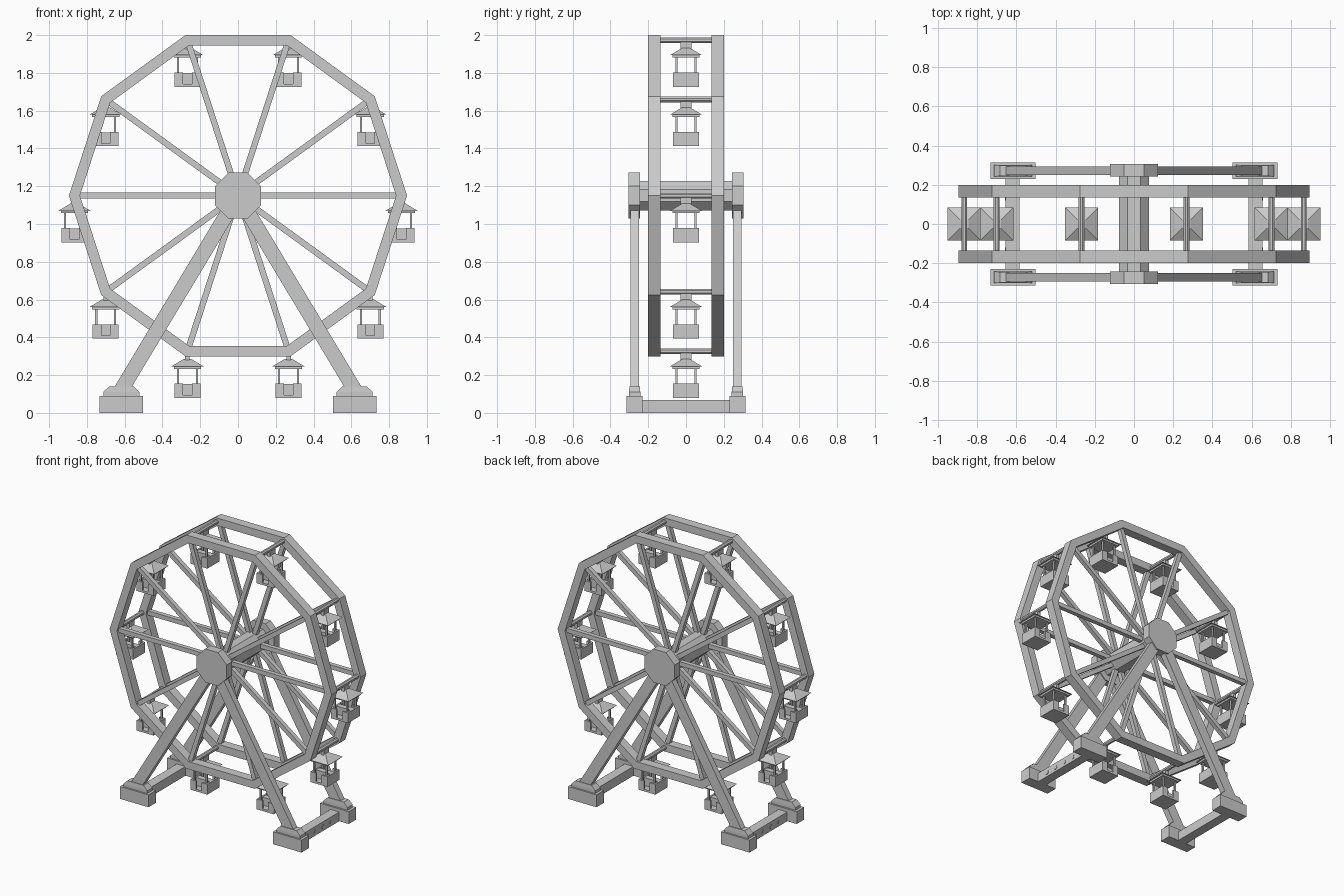
import bpy, bmesh
from math import sin, cos, pi, tau, atan2
from mathutils import Matrix, Vector

cube = bpy.data.objects.get("Cube")
if cube:
    bpy.data.objects.remove(cube, do_unlink=True)

mat = bpy.data.materials.new("plain grey")
mat.use_nodes = True
GREY = (0.6, 0.6, 0.6, 1)
mat.diffuse_color = GREY
mat.node_tree.nodes["Principled BSDF"].inputs["Base Color"].default_value = GREY

HUB_Z = 1.15
RIM_R, RIM_IN, ROD_R = 0.895, 0.837, 0.866
SIDES = 10


def finish(name, bm):
    bmesh.ops.recalc_face_normals(bm, faces=bm.faces)
    me = bpy.data.meshes.new(name)
    bm.to_mesh(me)
    bm.free()
    me.materials.append(mat)
    return place(name, me)


def place(name, me, loc=(0, 0, 0)):
    ob = bpy.data.objects.new(name, me)
    ob.location = loc
    bpy.context.collection.objects.link(ob)
    return ob


def box(bm, lo, hi, top_scale=(1, 1)):
    """Box between two corners; the top can be scaled in to make a frustum."""
    lo, hi = Vector(lo), Vector(hi)
    m = Matrix.Translation((lo + hi) / 2) @ Matrix.Diagonal((*(hi - lo), 1))
    for v in bmesh.ops.create_cube(bm, size=1)["verts"]:
        if v.co.z > 0:
            v.co.x *= top_scale[0]
            v.co.y *= top_scale[1]
        v.co = m @ v.co


def bar(bm, a, b, width, depth):
    """Rectangular bar between two points in a plane of constant y."""
    a, b = Vector(a), Vector(b)
    d = b - a
    m = (Matrix.Translation((a + b) / 2)
         @ Matrix.Rotation(-atan2(d.z, d.x), 4, "Y")
         @ Matrix.Diagonal((d.length, depth, width, 1)))
    bmesh.ops.create_cube(bm, size=1, matrix=m)


def cylinder(bm, centre, radius, length, sides, axis="Y", turn=0):
    rot = Matrix.Rotation(pi / 2, 4, "X" if axis == "Y" else "Y")
    bmesh.ops.create_cone(bm, cap_ends=True, segments=sides, radius1=radius,
                          radius2=radius, depth=length,
                          matrix=Matrix.Translation(centre) @ rot
                          @ Matrix.Rotation(turn, 4, "Z"))


def polar(r, i, y):
    a = tau * i / SIDES
    return Vector((r * cos(a), y, HUB_Z + r * sin(a)))


# Ten-sided rims and their spokes
for side, y in (("front", -0.167), ("back", 0.167)):
    bm = bmesh.new()
    loops = [[bm.verts.new(polar(r, i, y + dy)) for i in range(SIDES)]
             for r, dy in ((RIM_R, -0.033), (RIM_R, 0.033),
                           (RIM_IN, 0.033), (RIM_IN, -0.033))]
    for k in range(4):
        p, q = loops[k], loops[(k + 1) % 4]
        for i in range(SIDES):
            j = (i + 1) % SIDES
            bm.faces.new((p[i], p[j], q[j], q[i]))
    finish(side + "_rim", bm)

    bm = bmesh.new()
    for i in range(SIDES):
        bar(bm, polar(0.05, i, y), polar(0.85, i, y), 0.032, 0.032)
    finish(side + "_spokes", bm)

# Rods joining the rims at each corner
bm = bmesh.new()
for i in range(SIDES):
    cylinder(bm, polar(ROD_R, i, 0), 0.016, 0.3, 8, turn=pi / 8)
finish("cabin_rods", bm)

# Axle and octagonal hub caps
bm = bmesh.new()
cylinder(bm, (0, 0, HUB_Z), 0.084, 0.56, 8, turn=pi / 8)
finish("axle", bm)
for side, s in (("front", -1), ("back", 1)):
    bm = bmesh.new()
    cylinder(bm, (0, s * 0.274, HUB_Z), 0.132, 0.062, 8, turn=pi / 8)
    finish(side + "_hub", bm)

# Cabin, with its origin on the rod it hangs from
bm = bmesh.new()
box(bm, (-0.012, -0.03, -0.05), (0.012, 0.03, -0.01))
box(bm, (-0.085, -0.085, -0.08), (0.085, 0.085, -0.042), (0.25, 0.25))
box(bm, (-0.072, -0.072, -0.093), (0.072, 0.072, -0.08))
box(bm, (-0.069, -0.069, -0.247), (0.069, 0.069, -0.232))
box(bm, (-0.058, -0.02, -0.232), (0.058, 0.02, -0.174))
for sx in (-1, 1):
    x0, x1 = sorted((sx * 0.057, sx * 0.069))
    box(bm, (x0, -0.069, -0.232), (x1, 0.069, -0.172))
    for sy in (-1, 1):
        # Wall panels leave a doorway in the middle
        y0, y1 = sorted((sy * 0.057, sy * 0.069))
        w0, w1 = sorted((sx * 0.023, sx * 0.057))
        box(bm, (w0, y0, -0.232), (w1, y1, -0.172))
        # Corner post
        px, py = sx * 0.05, sy * 0.05
        box(bm, (px - 0.006, py - 0.006, -0.24), (px + 0.006, py + 0.006, -0.09))
cabin = finish("cabin_1", bm)
cabin.location = polar(ROD_R, 0, 0)
for i in range(1, SIDES):
    place(f"cabin_{i + 1}", cabin.data, polar(ROD_R, i, 0))

# Legs, stepped feet and ground beams
for side, sx in (("right", -1), ("left", 1)):
    for end, sy in (("front", -1), ("back", 1)):
        y = sy * 0.272
        bm = bmesh.new()
        bar(bm, (0, y, HUB_Z), (sx * 0.625, y, 0.11), 0.078, 0.045)
        finish(f"{end}_{side}_leg", bm)

        bm = bmesh.new()
        x = sx * 0.617
        box(bm, (x - 0.115, y - 0.042, 0), (x + 0.115, y + 0.042, 0.09))
        box(bm, (x - 0.096, y - 0.03, 0.09), (x + 0.096, y + 0.03, 0.11))
        box(bm, (x - 0.096, y - 0.03, 0.11), (x + 0.096, y + 0.03, 0.14), (0.68, 0.9))
        finish(f"{end}_{side}_foot", bm)

    bm = bmesh.new()
    x = sx * 0.62
    box(bm, (x - 0.035, -0.24, 0), (x + 0.035, 0.24, 0.067))
    finish(side + "_ground_beam", bm)

    # Small round studs along the outer side of the beam
    bm = bmesh.new()
    for k in range(4):
        cylinder(bm, (x + sx * 0.035, -0.135 + 0.09 * k, 0.03), 0.015, 0.006, 8, "X")
    finish(side + "_beam_studs", bm)
